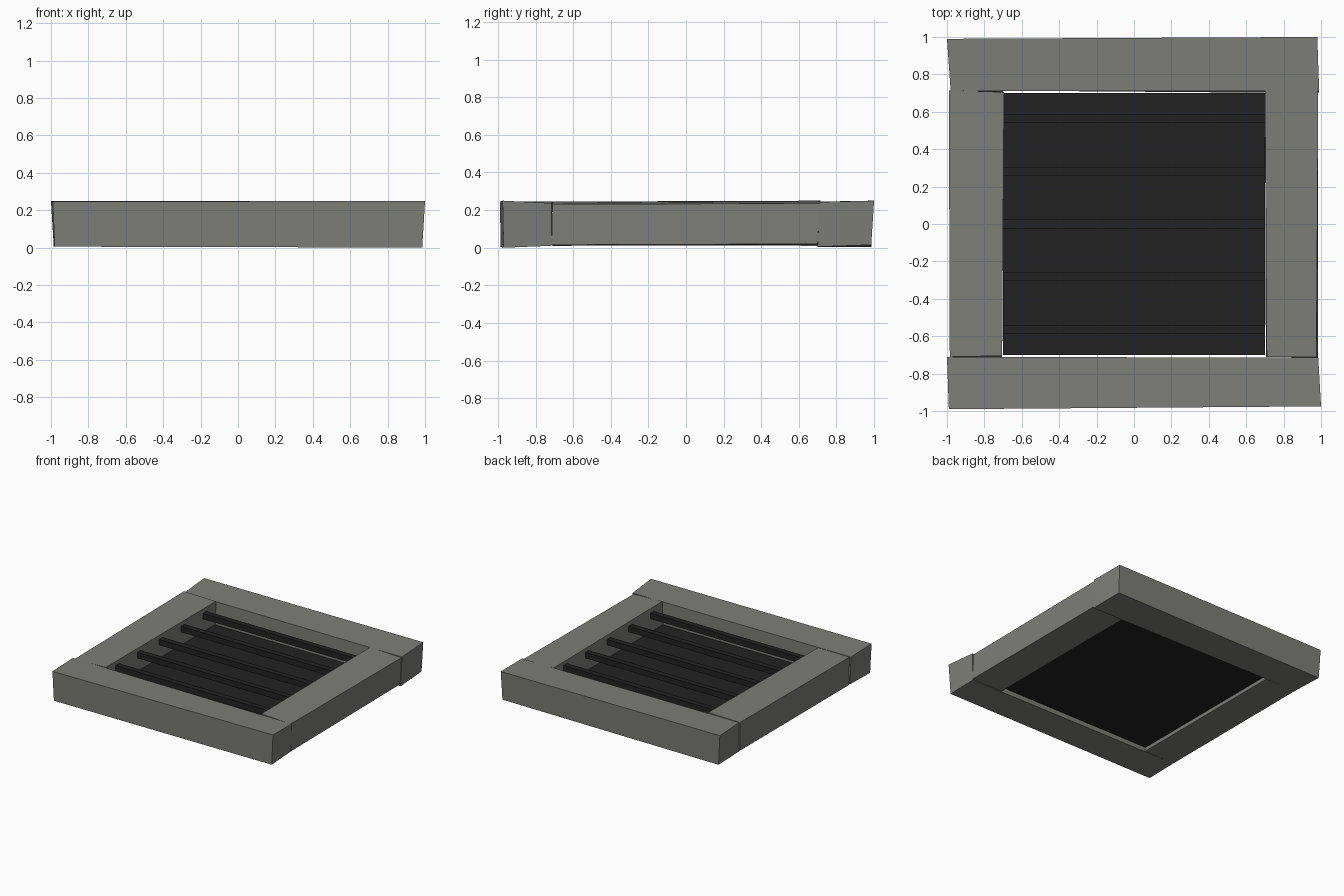
import bpy, bmesh

if "Cube" in bpy.data.objects:
    bpy.data.objects.remove(bpy.data.objects["Cube"])


def material(name, rgb):
    m = bpy.data.materials.new(name)
    m.diffuse_color = (*rgb, 1.0)
    m.use_nodes = True
    m.node_tree.nodes["Principled BSDF"].inputs["Base Color"].default_value = m.diffuse_color
    return m


stone = material("grey_stone", (0.205, 0.205, 0.19))
iron = material("dark_iron", (0.016, 0.016, 0.016))


def block(name, mat, bottom, top):
    """Six-sided block from four bottom and four top corners (counter-clockwise)."""
    bm = bmesh.new()
    v = [bm.verts.new(p) for p in bottom + top]
    bm.faces.new(v[3::-1])
    bm.faces.new(v[4:])
    for i in range(4):
        j = (i + 1) % 4
        bm.faces.new((v[i], v[j], v[j + 4], v[i + 4]))
    me = bpy.data.meshes.new(name)
    bm.to_mesh(me)
    bm.free()
    me.materials.append(mat)
    ob = bpy.data.objects.new(name, me)
    bpy.context.collection.objects.link(ob)
    return ob


def box(name, mat, x, y, z):
    ring = [(x[0], y[0]), (x[1], y[0]), (x[1], y[1]), (x[0], y[1])]
    return block(name, mat, [(a, b, z[0]) for a, b in ring], [(a, b, z[1]) for a, b in ring])


# Rough-hewn frame stones, each corner slightly out of square
block("front_stone", stone,
      [(-.98, -.985, .005), (.985, -.97, .0), (.98, -.715, .01), (-.985, -.715, .015)],
      [(-.99, -.99, .245), (1.0, -.975, .25), (.985, -.715, .237), (-1.0, -.71, .245)])
block("back_stone", stone,
      [(-.98, .715, .01), (.985, .70, .005), (.975, .985, .015), (-.985, .985, .005)],
      [(-.98, .71, .245), (.99, .71, .243), (.98, 1.0, .25), (-1.0, .99, .25)])
block("left_stone", stone,
      [(-.98, -.71, .01), (-.705, -.71, .015), (-.70, .71, .01), (-.985, .71, .015)],
      [(-.985, -.71, .24), (-.705, -.705, .245), (-.695, .705, .25), (-.99, .715, .25)])
block("right_stone", stone,
      [(.705, -.71, .01), (.985, -.715, .015), (.98, .70, .02), (.70, .71, .015)],
      [(.71, -.71, .245), (.975, -.71, .232), (.985, .71, .235), (.70, .71, .245)])

# Dark plate closing the opening near the bottom
box("drain_plate", iron, (-.70, .70), (-.70, .70), (.04, .06))

# Grate bars across the opening
for i in range(5):
    y = (i - 2) * .281
    box(f"grate_bar_{i + 1}", iron, (-.70, .70), (y - .023, y + .023), (.168, .215))
